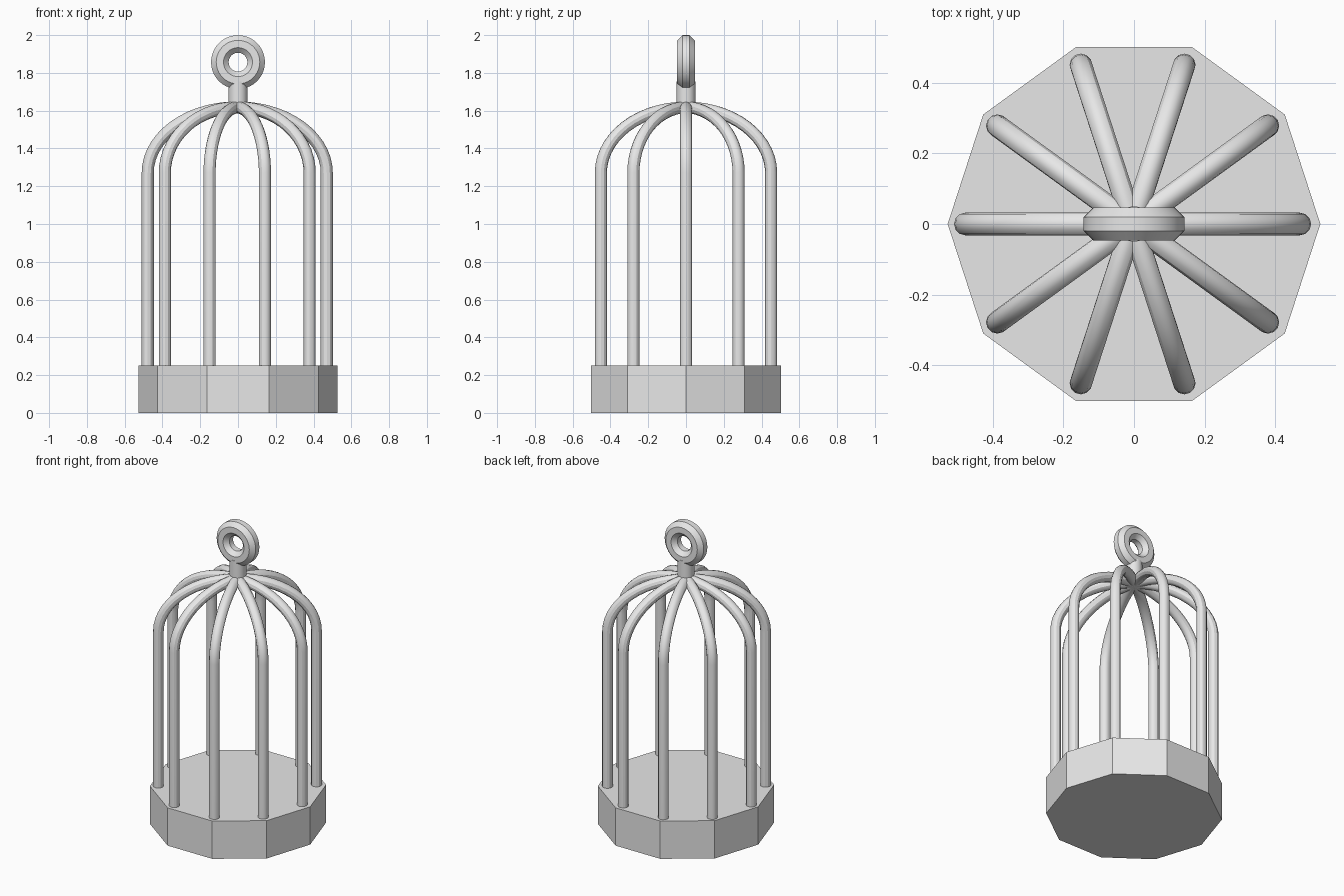
import bpy
import math

cube = bpy.data.objects.get("Cube")
if cube:
    bpy.data.objects.remove(cube, do_unlink=True)

GREY = (0.8, 0.8, 0.8, 1.0)
grey = bpy.data.materials.new("light grey")
grey.use_nodes = True
grey.diffuse_color = GREY
grey.node_tree.nodes["Principled BSDF"].inputs["Base Color"].default_value = GREY


def cylinder(name, sides, radius, bottom, top, turn=0.0):
    bpy.ops.mesh.primitive_cylinder_add(
        vertices=sides, radius=radius, depth=top - bottom,
        location=(0, 0, (bottom + top) / 2), rotation=(0, 0, turn))
    ob = bpy.context.object
    ob.name = name
    ob.data.materials.append(grey)
    return ob


def smooth(ob, angle=30):
    bpy.ops.object.select_all(action='DESELECT')
    ob.select_set(True)
    bpy.context.view_layer.objects.active = ob
    bpy.ops.object.shade_smooth_by_angle(angle=math.radians(angle))


# Ten-sided base with corners on the x axis
cylinder("base", 10, 0.528, 0.0, 0.25, math.pi / 2)

# Bars: straight posts that bend into a dome and meet at the top
BARS, RADIUS, SHOULDER, CROWN, ARC_STEPS = 10, 0.474, 1.27, 1.617, 14
profile = [(RADIUS, 0.2)]
for i in range(ARC_STEPS + 1):
    a = math.pi / 2 * i / ARC_STEPS
    profile.append((RADIUS * math.cos(a),
                    SHOULDER + (CROWN - SHOULDER) * math.sin(a)))

curve = bpy.data.curves.new("bar_path", 'CURVE')
curve.dimensions = '3D'
curve.bevel_depth = 0.032
curve.bevel_resolution = 4
curve.use_fill_caps = True
for b in range(BARS):
    turn = math.tau * b / BARS
    spline = curve.splines.new('POLY')
    spline.points.add(len(profile) - 1)
    for point, (r, z) in zip(spline.points, profile):
        point.co = (r * math.cos(turn), r * math.sin(turn), z, 1)
bars = bpy.data.objects.new("bars", curve)
bars.location.x = -0.004
bpy.context.collection.objects.link(bars)
curve.materials.append(grey)
bpy.ops.object.select_all(action='DESELECT')
bars.select_set(True)
bpy.context.view_layer.objects.active = bars
bpy.ops.object.convert(target='MESH')
smooth(bpy.context.object)

# Short stem joining the dome to the ring
smooth(cylinder("stem", 32, 0.05, 1.6, 1.755))

# Hanging ring with an eight-sided section, flats facing front and outward
MAJOR, MINOR, SIDES, STEPS = 0.096, 0.0505, 8, 40
verts, faces = [], []
for i in range(STEPS):
    a = math.tau * i / STEPS
    for j in range(SIDES):
        s = math.tau * (j + 0.5) / SIDES
        r = MAJOR + MINOR * math.cos(s)
        verts.append((r * math.cos(a), MINOR * math.sin(s), r * math.sin(a)))
        ni, nj = (i + 1) % STEPS, (j + 1) % SIDES
        faces.append((i * SIDES + j, i * SIDES + nj,
                      ni * SIDES + nj, ni * SIDES + j))
mesh = bpy.data.meshes.new("hanging_ring")
mesh.from_pydata(verts, [], faces)
mesh.materials.append(grey)
ring = bpy.data.objects.new("hanging_ring", mesh)
ring.location.z = 1.857
bpy.context.collection.objects.link(ring)
smooth(ring)
